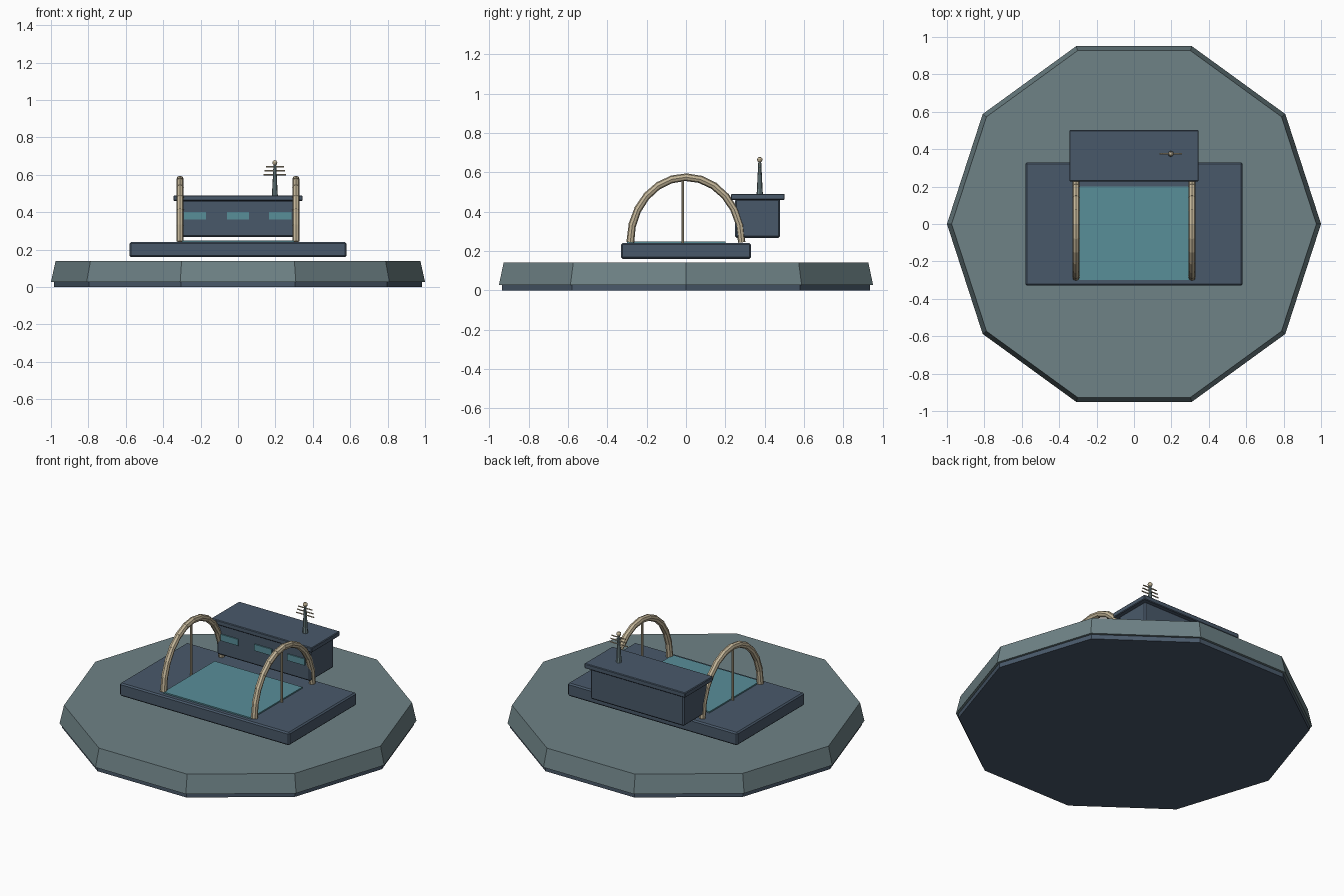
import bpy
from math import sin, cos, pi
from mathutils import Vector

cube = bpy.data.objects.get("Cube")
if cube:
    bpy.data.objects.remove(cube, do_unlink=True)


def material(name, rgb):
    linear = [((c / 255 + 0.055) / 1.055) ** 2.4 for c in rgb] + [1]
    mat = bpy.data.materials.new(name)
    mat.use_nodes = True
    mat.diffuse_color = linear
    mat.node_tree.nodes["Principled BSDF"].inputs["Base Color"].default_value = linear
    return mat


stone = material("grey teal", (110, 130, 134))
navy = material("slate navy", (73, 89, 106))
water = material("pool teal", (88, 142, 153))
sand = material("sand beige", (196, 182, 153))


def finish(name, mat):
    obj = bpy.context.object
    obj.name = name
    obj.data.materials.append(mat)
    return obj


def box(name, mat, x, y, z, bevel=0):
    """Box from (min, max) ranges on each axis."""
    spans = (x, y, z)
    bpy.ops.mesh.primitive_cube_add(size=1, location=[(a + b) / 2 for a, b in spans])
    obj = finish(name, mat)
    obj.scale = [b - a for a, b in spans]
    bpy.ops.object.transform_apply(location=False, rotation=False, scale=True)
    if bevel:
        mod = obj.modifiers.new("soft edges", 'BEVEL')
        mod.width = bevel
        mod.segments = 1
    return obj


def rod(name, mat, start, end, r1, r2=None, sides=8):
    """Straight or tapered rod between two points."""
    start, end = Vector(start), Vector(end)
    axis = end - start
    bpy.ops.mesh.primitive_cone_add(
        vertices=sides, radius1=r1, radius2=r1 if r2 is None else r2,
        depth=axis.length, location=(start + end) / 2,
        rotation=axis.to_track_quat('Z', 'Y').to_euler())
    return finish(name, mat)


def disc(name, mat, r1, r2, z1, z2):
    """Ten-sided slab with corners on the x axis."""
    bpy.ops.mesh.primitive_cone_add(vertices=10, radius1=r1, radius2=r2,
                                    depth=z2 - z1, location=(0, 0, (z1 + z2) / 2),
                                    rotation=(0, 0, pi / 2))
    return finish(name, mat)


# Ten-sided ground
disc("ground_footing", navy, 0.985, 0.985, 0, 0.03)
disc("ground_slab", stone, 1.0, 0.975, 0.028, 0.14)

# Deck and pool
box("deck", navy, (-0.58, 0.58), (-0.33, 0.33), (0.16, 0.24), 0.008)
box("pool_water", water, (-0.3, 0.3), (-0.3, 0.2), (0.238, 0.248))

# Hut with overhanging flat roof
box("hut_body", navy, (-0.32, 0.32), (0.25, 0.478), (0.267, 0.465), 0.008)
box("hut_roof", navy, (-0.345, 0.345), (0.228, 0.502), (0.46, 0.49), 0.004)
for i, x in enumerate((-0.23, 0, 0.225)):
    box(f"hut_window_{i + 1}", water, (x - 0.06, x + 0.06), (0.243, 0.252), (0.36, 0.4))

# Segmented arches, each with a central post
STEPS = 12
for side, x in (("right", -0.31), ("left", 0.31)):
    path = [Vector((x, -0.283 * cos(pi * i / STEPS), 0.247 + 0.328 * sin(pi * i / STEPS)))
            for i in range(STEPS + 1)]
    for i, (a, b) in enumerate(zip(path, path[1:])):
        extra = (b - a) * 0.04
        rod(f"{side}_arch_segment_{i + 1}", sand, a - extra, b + extra, 0.02, 0.0185)
    rod(f"{side}_arch_post", sand, (x, -0.016, 0.235), (x, -0.016, 0.565), 0.007)

# Mast on the roof
MX, MY = 0.197, 0.375
rod("mast", stone, (MX, MY, 0.485), (MX, MY, 0.66), 0.016, 0.007)
for i, (z, half) in enumerate(((0.6, 0.06), (0.621, 0.055), (0.642, 0.048))):
    rod(f"mast_crossbar_{i + 1}", sand, (MX - half, MY, z), (MX + half, MY, z), 0.004, sides=6)
bpy.ops.mesh.primitive_uv_sphere_add(segments=10, ring_count=6, radius=0.014,
                                     location=(MX, MY, 0.664))
finish("mast_ball", sand)
bpy.ops.object.shade_smooth_by_angle()
